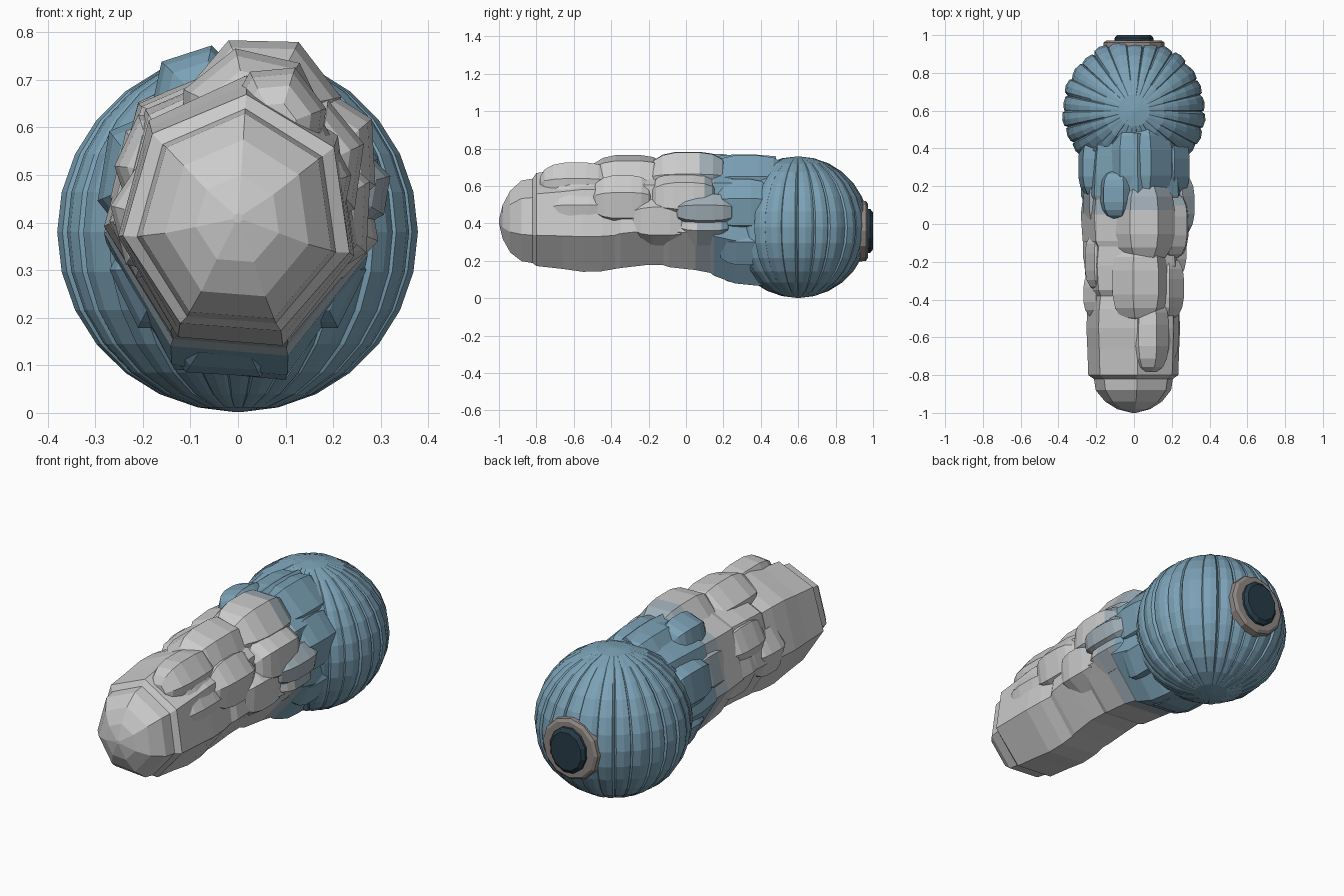
import bpy, bmesh, random
from math import sin, cos, pi

random.seed(4)


def material(name, rgb):
    m = bpy.data.materials.new(name)
    m.diffuse_color = (*rgb, 1)
    return m


BLUE = material("blue", (0.20, 0.36, 0.47))
MID = material("blue_grey", (0.36, 0.43, 0.48))
GREY = material("grey", (0.52, 0.52, 0.52))
TAN = material("warm_grey", (0.28, 0.25, 0.23))
DARK = material("dark_blue", (0.02, 0.045, 0.065))
FADE = [GREY, MID, BLUE]


def loft(name, rings, mats=None):
    """Skin a list of point rings and close both ends."""
    bm = bmesh.new()
    vs = [[bm.verts.new(p) for p in r] for r in rings]
    n = len(vs[0])
    for a, b in zip(vs, vs[1:]):
        for i in range(n):
            bm.faces.new((a[i], a[(i + 1) % n], b[(i + 1) % n], b[i]))
    bm.faces.new(vs[0][::-1])
    bm.faces.new(vs[-1])
    bmesh.ops.recalc_face_normals(bm, faces=bm.faces)
    me = bpy.data.meshes.new(name)
    mats = mats or [GREY]
    for m in mats:
        me.materials.append(m)
    if len(mats) > 1:
        for f in bm.faces:
            y = f.calc_center_median().y
            f.material_index = 2 if y > 0.2 else 1 if y > 0.08 else 0
    bm.to_mesh(me)
    bm.free()
    ob = bpy.data.objects.new(name, me)
    bpy.context.collection.objects.link(ob)
    return ob


def ring(y, x, z, rx, rz, n, turn):
    return [(x + rx * cos(turn + 2 * pi * i / n), y, z + rz * sin(turn + 2 * pi * i / n)) for i in range(n)]


def lump(name, x, z, y0, y1, rx, rz, mats=None, n=7, turn=0.3):
    """Faceted capsule lying along y."""
    d = y1 - y0
    prof = [(0, 0.4), (0.06, 0.7), (0.18, 0.9), (0.35, 1), (0.65, 1), (0.82, 0.93), (0.94, 0.75), (1, 0.45)]
    return loft(name, [ring(y0 + d * t, x, z, rx * s, rz * s, n, turn) for t, s in prof], mats)


# main trunk, seven-sided with a flat underside: y, half width, bottom, top
trunk = [(-1.0, .01, .40, .42), (-0.98, .09, .32, .50), (-0.94, .155, .25, .575), (-0.88, .205, .205, .63),
         (-0.82, .215, .195, .64), (-0.80, .245, .18, .67), (-0.66, .25, .165, .69), (-0.55, .255, .15, .71),
         (-0.45, .25, .153, .71), (-0.38, .24, .165, .70), (-0.35, .255, .17, .72), (-0.22, .265, .185, .73),
         (-0.12, .255, .185, .73), (-0.09, .275, .175, .74), (0.05, .285, .16, .75), (0.13, .275, .145, .75),
         (0.15, .285, .13, .76), (0.26, .28, .09, .77), (0.36, .27, .08, .77), (0.48, .25, .08, .76)]
loft("trunk", [ring(y, 0, t - (t - b) / 1.9, w, (t - b) / 1.9, 7, 1.5) for y, w, b, t in trunk], FADE)

# overlapping lumps along the top
lump("top_lump_front", 0.08, 0.60, -0.78, -0.40, 0.11, 0.135)
lump("top_lump_middle", 0.03, 0.61, -0.52, -0.10, 0.16, 0.16, turn=0.0)
lump("top_lump_rear", 0.05, 0.63, -0.20, 0.22, 0.17, 0.168, FADE, turn=0.2)
lump("top_lump_neck", 0.02, 0.60, 0.10, 0.55, 0.19, 0.175, FADE)
lump("top_knob", -0.08, 0.66, 0.03, 0.28, 0.11, 0.115, [BLUE], n=6)

# overlapping lumps on the sides
for i, (x, z, y0, y1, r, h) in enumerate([
        (0.15, .47, -.74, -.40, .09, .15), (0.17, .52, -.50, -.18, .10, .14),
        (0.17, .42, -.30, .03, .12, .15), (0.19, .54, -.18, .16, .11, .14),
        (0.20, .40, -.04, .24, .10, .12), (-0.17, .41, -.50, -.25, .10, .13),
        (-0.17, .51, -.35, -.05, .09, .13), (-0.17, .41, -.28, 0.02, .10, .14),
        (-0.17, .48, -.02, .24, .10, .15)]):
    lump(f"side_lump_{i + 1}", x, z, y0, y1, r, h, FADE, n=6, turn=0.2 + 0.13 * i)

# blue collar lumps where the trunk meets the ball
for s, side in ((1, "right"), (-1, "left")):
    lump(f"collar_upper_{side}", s * 0.19, 0.49, 0.14, 0.46, 0.11, 0.15, [BLUE], n=6)
    lump(f"collar_lower_{side}", s * 0.15, 0.30, 0.17, 0.45, 0.12, 0.14, [BLUE], n=6, turn=0)
lump("collar_knob", 0.22, 0.47, -0.06, 0.26, 0.105, 0.095, [MID], n=7)
lump("collar_bottom", -0.02, 0.22, 0.15, 0.55, 0.18, 0.155, [BLUE], n=7, turn=1.5)

# ball with uneven vertical ribs, each with a narrow stepped groove
R, RZ, CY, CZ, RIBS = 0.385, 0.378, 0.60, 0.38, 26
ribs = [(random.uniform(-0.12, 0.12), random.uniform(0.975, 1.005)) for _ in range(RIBS)]
rings = []
for k in range(15):
    a = -pi / 2 + pi * k / 14
    c = max(cos(a), 0.025)
    pts = []
    for i, (shift, size) in enumerate(ribs):
        for t, s in ((0.0, 0.955), (0.08, 0.985), (0.5, 1.0), (0.85, 0.985)):
            ang = 2 * pi * (i + t + shift) / RIBS
            q = R * s * size * c
            pts.append((q * cos(ang), CY + q * sin(ang), CZ + RZ * sin(a)))
    rings.append(pts)
loft("ribbed_ball", rings, [BLUE])

# stacked discs at the back end
loft("end_ring", [ring(0.92, 0, .36, .165, .165, 12, 0), ring(0.962, 0, .36, .16, .16, 12, 0),
                  ring(0.972, 0, .36, .145, .145, 12, 0)], [TAN])
loft("end_disc", [ring(0.95, 0, .36, .105, .12, 12, .2), ring(0.985, 0, .36, .105, .12, 12, .2),
                  ring(1.0, 0, .36, .09, .10, 12, .2)], [DARK])
